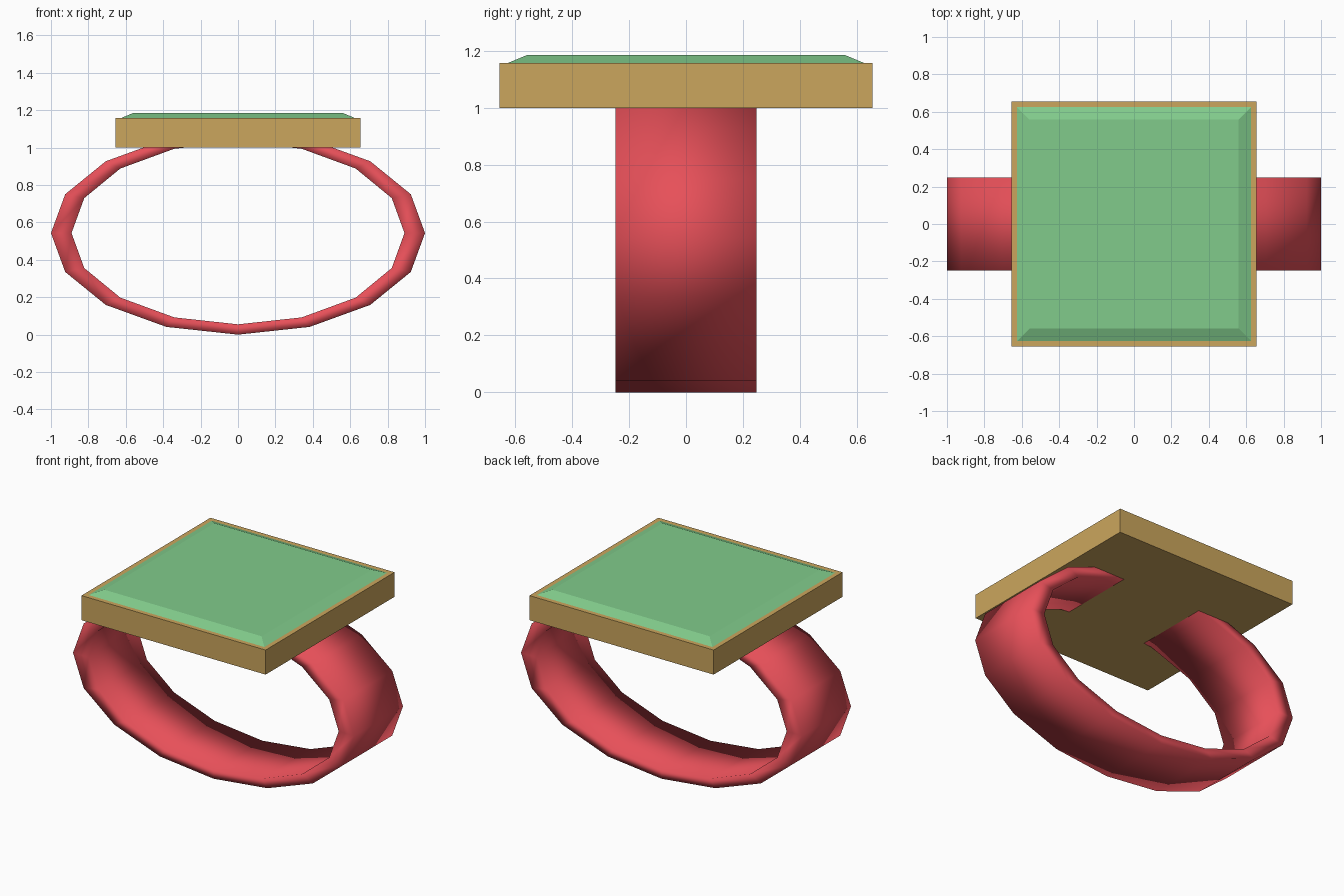
import bpy, bmesh, math

if "Cube" in bpy.data.objects:
    bpy.data.objects.remove(bpy.data.objects["Cube"])


def material(name, color):
    m = bpy.data.materials.new(name)
    m.diffuse_color = color
    m.use_nodes = True
    m.node_tree.nodes["Principled BSDF"].inputs["Base Color"].default_value = m.diffuse_color
    return m


def loft(name, loops, mat, closed=False, smooth=False):
    """Skin equal-length loops of points; cap the ends or close them into a ring."""
    bm = bmesh.new()
    rings = [[bm.verts.new(p) for p in loop] for loop in loops]
    n = len(rings[0])
    pairs = list(zip(rings, rings[1:]))
    if closed:
        pairs.append((rings[-1], rings[0]))
    else:
        bm.faces.new(rings[0])
        bm.faces.new(rings[-1])
    for a, b in pairs:
        for i in range(n):
            j = (i + 1) % n
            bm.faces.new((a[i], a[j], b[j], b[i]))
    bmesh.ops.recalc_face_normals(bm, faces=bm.faces[:])
    for f in bm.faces:
        f.smooth = smooth
    me = bpy.data.meshes.new(name)
    bm.to_mesh(me)
    bm.free()
    me.materials.append(mat)
    ob = bpy.data.objects.new(name, me)
    bpy.context.collection.objects.link(ob)
    return ob


def square(r, z):
    return [(-r, -r, z), (r, -r, z), (r, r, z), (-r, r, z)]


red = material("band_red", (0.80, 0.08, 0.10, 1))
gold = material("plate_gold", (0.60, 0.38, 0.11, 1))
green = material("stone_green", (0.22, 0.60, 0.26, 1))

# Oval band: rectangular section swept round a 16-sided ellipse
SIDES, MID_Z, HALF_W = 16, 0.548, 0.248
section = [(1.0, 0.543, -HALF_W), (1.0, 0.543, HALF_W),
           (0.89, 0.488, HALF_W), (0.89, 0.488, -HALF_W)]
band_loops = []
for i in range(SIDES):
    t = 2 * math.pi * i / SIDES
    band_loops.append([(a * math.cos(t), y, MID_Z + b * math.sin(t))
                       for a, b, y in section])
band_loops = [[(x, y, z - 0.005) for x, y, z in loop] for loop in band_loops]
loft("band", band_loops, red, closed=True, smooth=True)

# Square setting plate on top of the band
loft("setting_plate", [square(0.655, 1.0), square(0.655, 1.158)], gold)

# Stone with a shallow chamfered rim, seated in the plate
loft("stone", [square(0.625, 1.12), square(0.625, 1.158), square(0.56, 1.185)], green)
